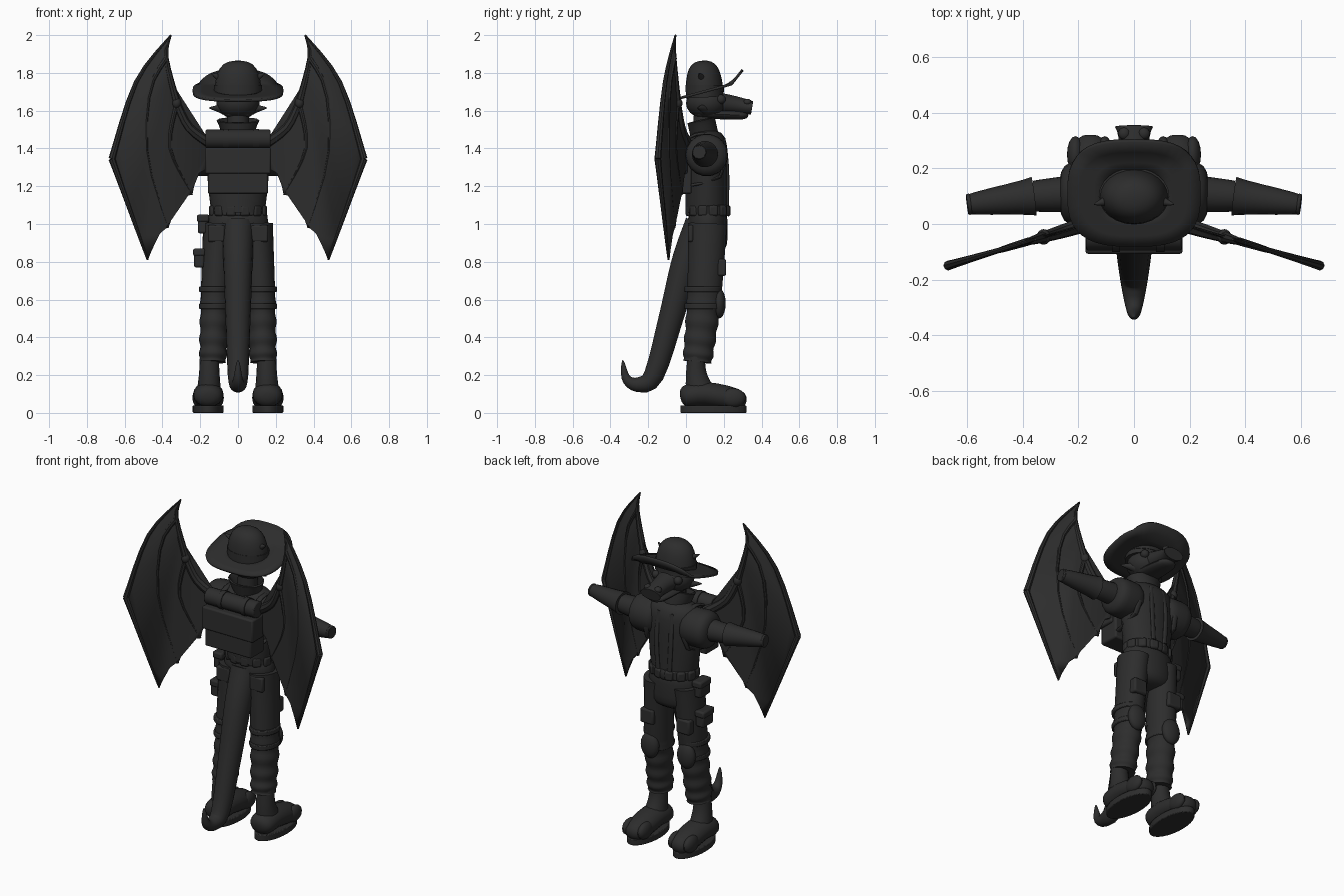
import bpy, bmesh
from math import sin, cos, pi, tau, radians, copysign
from mathutils import Vector, Matrix

if "Cube" in bpy.data.objects:
    bpy.data.objects.remove(bpy.data.objects["Cube"])

charcoal = bpy.data.materials.new("charcoal")
charcoal.use_nodes = True
charcoal.diffuse_color = (.026, .026, .026, 1)
shader = charcoal.node_tree.nodes["Principled BSDF"]
shader.inputs["Base Color"].default_value = charcoal.diffuse_color
X_AXIS, Y_AXIS = Vector((1, 0, 0)), Vector((0, 1, 0))


def finish(name, bm, mirror=False, thickness=0, bevel=0):
    """Turn a bmesh into a smooth-shaded object with its modifiers."""
    bmesh.ops.remove_doubles(bm, verts=bm.verts, dist=.0001)
    bmesh.ops.recalc_face_normals(bm, faces=bm.faces)
    mesh = bpy.data.meshes.new(name)
    bm.to_mesh(mesh)
    bm.free()
    mesh.materials.append(charcoal)
    mesh.shade_smooth()
    mesh.set_sharp_from_angle(angle=radians(40))
    part = bpy.data.objects.new(name, mesh)
    bpy.context.collection.objects.link(part)
    if thickness:
        solidify = part.modifiers.new("thickness", 'SOLIDIFY')
        solidify.thickness, solidify.offset = thickness, 0
    if bevel:
        soften = part.modifiers.new("soft_edges", 'BEVEL')
        soften.width, soften.segments = bevel, 2
    if mirror:
        part.modifiers.new("other_side", 'MIRROR')


def curve(points, t):
    """Point on a smooth curve that passes through all the points."""
    last = len(points) - 1
    i = min(int(t * last), last - 1)
    f = t * last - i
    a, b = Vector(points[i]), Vector(points[i + 1])
    before, after = Vector(points[max(i - 1, 0)]), Vector(points[min(i + 2, last)])
    start, end = (b - before) / 2, (after - a) / 2
    blend = f * f * (3 - 2 * f)
    return a.lerp(b, blend) + start * f * (1 - f) ** 2 - end * f * f * (1 - f)


# Rules for the radius along a loft
def taper(first, last):
    return lambda t: first + (last - first) * t


def rounded(size, power=4):
    return lambda t: size * max(0, 1 - abs(2 * t - 1) ** power) ** .5


def dome(size, power):
    return lambda t: rounded(size, power)((1 + t) / 2)


def loft(name, path, width, depth=None, ref=X_AXIS, sides=18, steps=12, cap=True, **options):
    """Sweep an ellipse along a path; width and depth are numbers or rules."""
    wide = width if callable(width) else taper(width, width)
    deep = wide if depth is None else depth if callable(depth) else taper(depth, depth)
    bm = bmesh.new()
    stops = [(1 - cos(pi * i / steps)) / 2 for i in range(steps + 1)]
    centres = [curve(path, t) for t in stops]
    rings = []
    for i, t in enumerate(stops):
        along = (centres[min(i + 1, steps)] - centres[max(i - 1, 0)]).normalized()
        side = (ref - along * ref.dot(along)).normalized() * wide(t)
        up = along.cross(side.normalized() if side.length else ref) * deep(t)
        angles = [tau * k / sides for k in range(sides)]
        rings.append([bm.verts.new(centres[i] + side * cos(a) + up * sin(a)) for a in angles])
    for lower, upper in zip(rings, rings[1:]):
        for k in range(sides):
            bm.faces.new((lower[k], lower[k - 1], upper[k - 1], upper[k]))
    if cap:
        bm.faces.new(rings[0])
        bm.faces.new(rings[-1])
    finish(name, bm, **options)


def placed(centre, size, turn=0):
    return Matrix.Translation(centre) @ Matrix.Rotation(turn, 4, 'Z') @ Matrix.Diagonal((*size, 1))


def box(name, centre, size, turn=0, bevel=.01, **options):
    bm = bmesh.new()
    bmesh.ops.create_cube(bm, size=1, matrix=placed(centre, size, turn))
    finish(name, bm, bevel=bevel, **options)


def ball(name, centre, radii, **options):
    bm = bmesh.new()
    bmesh.ops.create_uvsphere(bm, u_segments=16, v_segments=10, radius=1, matrix=placed(centre, radii))
    finish(name, bm, **options)


# Torso, collar and neck
loft("jacket", [(0, .11, 1.06), (0, .11, 1.5)], lambda t: dome(.14 + .05 * t, 9)(t), dome(.112, 9), sides=24)
loft("collar", [(0, .1, 1.46), (0, .08, 1.55)], taper(.07, .11), .07, cap=False, thickness=.01)
loft("neck", [(0, .09, 1.44), (0, .1, 1.62)], .057)
loft("jacket_trim", [(.04, .2, 1.45), (.05, .22, 1.3), (.04, .22, 1.1)], .015, .008, mirror=True)
loft("pack_strap", [(.12, 0, 1.45), (.12, .1, 1.48), (.12, .2, 1.4), (.14, .18, 1.25), (.14, 0, 1.2)],
     .016, .008, mirror=True)

# Sleeves and arms
shoulder, elbow, wrist = (.2, .11, 1.37), (.36, .1, 1.37), (.6, .07, 1.38)
loft("sleeve", [(.08, .11, 1.365), (.27, .11, 1.365)], rounded(.113), ref=Y_AXIS, mirror=True)
loft("upper_arm", [shoulder, elbow], taper(.07, .055), ref=Y_AXIS, mirror=True)
loft("forearm", [elbow, wrist], taper(.07, .034), ref=Y_AXIS, mirror=True)
loft("wrist_band", [curve([elbow, wrist], .9), wrist], .038, ref=Y_AXIS, steps=1, bevel=.005, mirror=True)

# Belt with pouches all round
loft("belt", [(0, .117, 1.045), (0, .117, 1.1)], .148, .11, sides=24, steps=1, bevel=.006)
for i in range(12):
    a = tau * (i + .5) / 12
    box("belt_pouch", (.142 * cos(a), .117 + .106 * sin(a), 1.07), (.026, .05, .056), a)
ball("belt_buckle", (0, .225, 1.07), (.03, .01, .03))

# Trousers, with folds below the knee
hip, knee, hem = (.1, .115, 1), (.12, .095, .6), (.134, .06, .27)


def fold(t):
    return .004 * sin(16 * pi * t) if t > .5 else 0


loft("trouser_seat", [(0, .115, .84), (0, .115, 1.1)], rounded(.16), rounded(.105), sides=24)
loft("trouser_leg", [hip, knee, hem], lambda t: .085 - .015 * t + fold(t), lambda t: .105 - .028 * t + fold(t),
     steps=64, mirror=True)
for name, height in (("knee_strap", .55), ("thigh_strap", .64)):
    loft(name, [(.123, .09, height), (.123, .09, height + .03)], .083, .1, steps=1, bevel=.005, mirror=True)
ball("knee_pad", (.125, .175, .58), (.06, .035, .08), mirror=True)
box("thigh_patch", (.125, .185, .77), (.09, .055, .09), mirror=True)
box("back_pocket", (.115, .025, .95), (.09, .03, .09), mirror=True)
for x, z in ((-.185, 1), (-.205, .82)):
    box("hip_pouch", (x, .11, z), (.055, .1, .1))
    box("hip_pouch_flap", (x, .11, z + .03), (.065, .11, .04))

# Feet
loft("ankle", [(.152, .055, .32), (.152, .055, .2), (.155, .08, .09)], lambda t: .05 + .02 * t * t,
     lambda t: .046 + .045 * t * t, mirror=True)
loft("foot", [(.157, -.03, .08), (.157, .1, .1), (.157, .32, .06)], rounded(.08), rounded(.065), mirror=True)
loft("sole", [(.158, .145, 0), (.158, .145, .04)], .082, .175, sides=28, steps=1, bevel=.005, mirror=True)
for x in (.105, .158, .211):
    ball("toe", (x, .25, .08), (.03, .066, .05), mirror=True)

# Tail
spine = [(.08, 1), (0, .8), (-.08, .5), (-.17, .2), (-.25, .15), (-.315, .18), (-.335, .28)]
loft("tail", [(0, y, z) for y, z in spine], lambda t: .088 * (1 - t) ** .7, steps=32)

# Head and muzzle
ball("skull", (0, .11, 1.64), (.115, .11, .085))
loft("muzzle", [(0, .14, 1.645), (0, .26, 1.63), (0, .35, 1.615)], lambda t: .09 - .1 * t * (1 - t) - .02 * t,
     taper(.06, .035), bevel=.005)
loft("lower_jaw", [(0, .04, 1.585), (0, .33, 1.575)], lambda t: rounded(.085 - .03 * t)(t), rounded(.026))
ball("nostril", (.035, .325, 1.645), (.022, .022, .018), mirror=True)
ball("eye", (.075, .185, 1.66), (.025, .025, .025), mirror=True)
loft("cheek_spike", [(.08, .1, 1.61), (.155, .06, 1.615)], taper(.03, 0), ref=Y_AXIS, mirror=True)

# Hat: a tilted squarish brim, turned up at the front, and a domed crown
bm = bmesh.new()
rings = []
for scale in (.4, .6, .8, 1):
    ring = []
    for k in range(40):
        c, s = cos(tau * k / 40), sin(tau * k / 40)
        x = scale * .24 * copysign(abs(c) ** .7, c)
        y = .11 + scale * .19 * copysign(abs(s) ** .7, s)
        ring.append(bm.verts.new((x, y, 1.675 + .27 * y + max(0, y - .24))))
    rings.append(ring)
for inner, outer in zip(rings, rings[1:]):
    for k in range(40):
        bm.faces.new((inner[k - 1], inner[k], outer[k], outer[k - 1]))
finish("hat_brim", bm, thickness=.014)
loft("hat_crown", [(0, .1, 1.67), (0, .09, 1.865)], dome(.125, 3), dome(.1, 3), sides=24)
loft("hat_band", [(0, .1, 1.7), (0, .1, 1.735)], .127, .102, sides=24, steps=1)
loft("hat_horn", [(.09, .085, 1.77), (.145, .07, 1.8)], taper(.025, 0), ref=Y_AXIS, mirror=True)

# Backpack with bedroll
box("pack_body", (0, -.035, 1.28), (.32, .13, .24))
box("pack_flap", (0, -.05, 1.335), (.35, .115, .14))
roll = Vector((0, -.045, 1.45))
loft("bedroll", [roll - X_AXIS * .172, roll + X_AXIS * .172], .05, ref=Y_AXIS, steps=1, bevel=.006)
for offset in (-.08, .08):
    strap = roll + X_AXIS * offset
    loft("bedroll_strap", [strap, strap + X_AXIS * .03], .055, ref=Y_AXIS, steps=1)


# Wings: a thin membrane, scalloped between the finger tips, carried by bones
def on_wing(x, z):
    return Vector((x, -.3 * (x - .17), z))


root_top, root_low = on_wing(.14, 1.42), on_wing(.14, 1.29)
bend, knuckle, neck = on_wing(.26, 1.51), on_wing(.325, 1.64), on_wing(.38, 1.88)
top, crest, outer = on_wing(.355, 2), on_wing(.54, 1.75), on_wing(.668, 1.345)
lowest, middle, inner = on_wing(.478, .81), on_wing(.37, .98), on_wing(.243, 1.155)

inner_edge, outer_edge = [root_top, bend, knuckle, neck, top], [top, crest, outer]
outline = [curve(inner_edge, i / 16) for i in range(16)]
outline += [curve(outer_edge, i / 12) for i in range(12)]
outline += [outer.lerp(lowest, i / 4) for i in range(4)]
for a, b in ((lowest, middle), (middle, inner), (inner, root_low)):
    pull = (knuckle - (a + b) / 2).normalized() * .05
    outline += [a.lerp(b, i / 6) + pull * sin(pi * i / 6) for i in range(6)]
outline.append(root_low)
bm = bmesh.new()
bm.faces.new([bm.verts.new(point) for point in outline])
bmesh.ops.triangulate(bm, faces=bm.faces)
finish("wing_membrane", bm, thickness=.01, mirror=True)

for name, path, radius in (
        ("wing_arm", [root_top, bend, knuckle], taper(.03, .02)),
        ("wing_thumb", [knuckle, neck, top], taper(.022, .003)),
        ("leading_finger", outer_edge, taper(.005, .018)),
        ("outer_finger", [outer, lowest], taper(.018, .005)),
        ("middle_finger", [neck, on_wing(.47, 1.7), on_wing(.48, 1.35), middle], taper(.015, .005)),
        ("inner_finger", [knuckle, on_wing(.36, 1.4), inner], taper(.015, .005))):
    loft(name, path, radius, ref=Y_AXIS, sides=8, mirror=True)
ball("wing_knuckle", knuckle, (.025, .028, .03), mirror=True)
